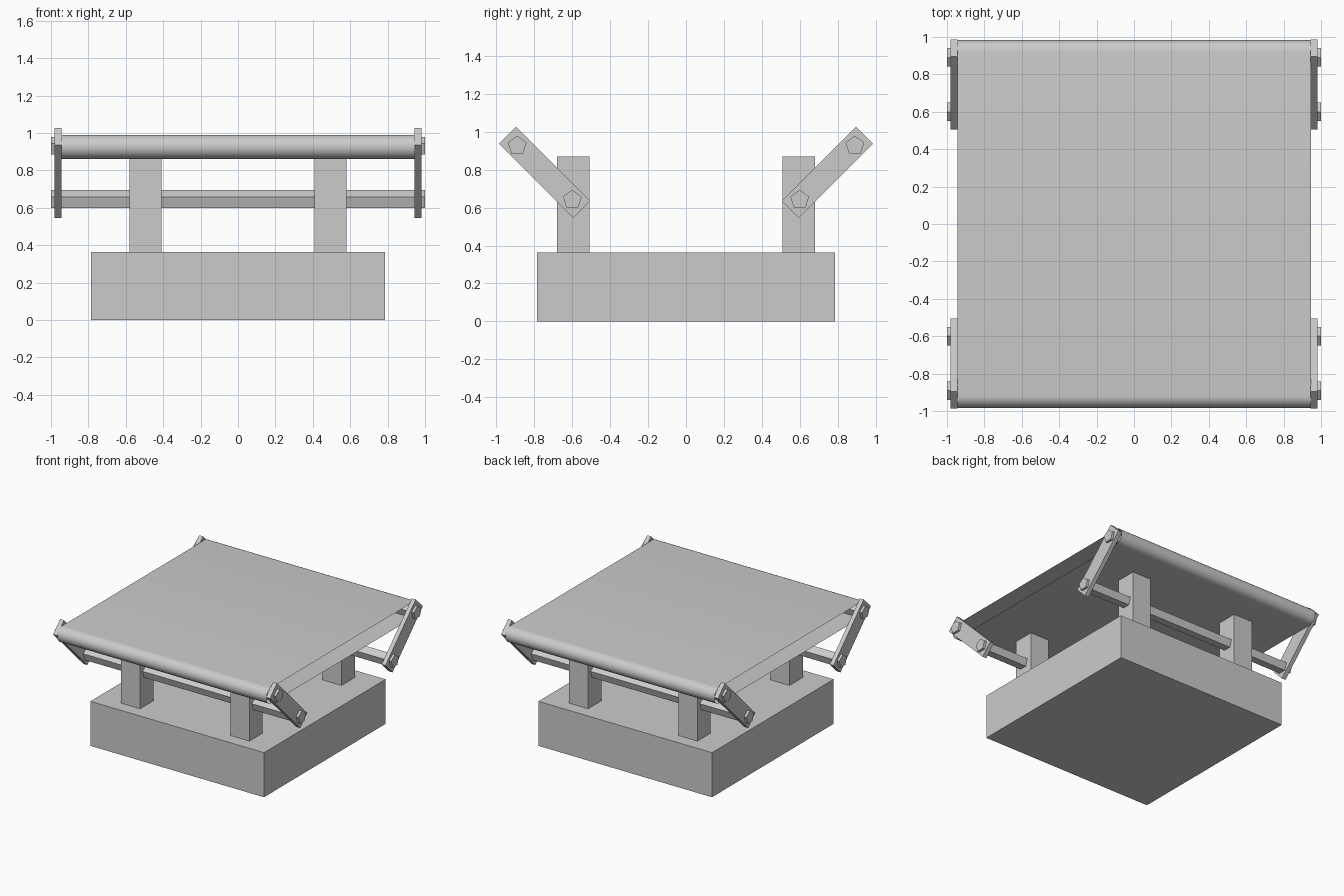
import bpy, bmesh, math
from mathutils import Matrix

if "Cube" in bpy.data.objects:
    bpy.data.objects.remove(bpy.data.objects["Cube"])


def box(name, loc, size, rot_x=0):
    bpy.ops.mesh.primitive_cube_add(size=1)
    o = bpy.context.object
    o.name = name
    o.data.transform(Matrix.Translation(loc) @ Matrix.Rotation(rot_x, 4, 'X')
                     @ Matrix.Diagonal((*size, 1)))
    return o


def extrude_x(name, profile, half, caps=True, closed_smooth=False):
    """Sweep a closed (y, z) profile from -half to +half along x."""
    bm = bmesh.new()
    a = [bm.verts.new((-half, y, z)) for y, z in profile]
    b = [bm.verts.new((half, y, z)) for y, z in profile]
    n = len(profile)
    for i in range(n):
        j = (i + 1) % n
        bm.faces.new((a[i], a[j], b[j], b[i]))
    if caps:
        bm.faces.new(a)
        bm.faces.new(b)
    bmesh.ops.recalc_face_normals(bm, faces=bm.faces)
    me = bpy.data.meshes.new(name)
    bm.to_mesh(me)
    bm.free()
    o = bpy.data.objects.new(name, me)
    bpy.context.collection.objects.link(o)
    if closed_smooth:
        me.shade_smooth()
    return o


# base block
box("base", (0, 0, 0.182), (1.57, 1.57, 0.364))

# open-sided belt: flat top and bottom sheets with round ends
R, YC, ZC, SEG = 0.064, 0.919, 0.926, 16
belt = []
for side in (1, -1):
    for k in range(SEG + 1):
        t = math.pi / 2 - math.pi * k / SEG
        belt.append((side * (YC + R * math.cos(t)), ZC + side * R * math.sin(t)))
extrude_x("belt", belt, 0.945, caps=False, closed_smooth=True)

for s, end in ((-1, "front"), (1, "back")):
    # five-sided axle bars
    for level, y, z in (("upper", 0.891, 0.927), ("lower", 0.6, 0.642)):
        pent = [(s * y + 0.052 * math.sin(math.tau * k / 5),
                 z + 0.052 * math.cos(math.tau * k / 5)) for k in range(5)]
        extrude_x(f"{end}_{level}_bar", pent, 1.0)
    for m, hand in ((-1, "left"), (1, "right")):
        # support posts and slanted link plates
        box(f"{end}_{hand}_post", (m * 0.494, s * 0.595, 0.615), (0.172, 0.172, 0.51))
        box(f"{end}_{hand}_link", (m * 0.9625, s * 0.746, 0.786),
            (0.035, 0.553, 0.128), s * math.pi / 4)
